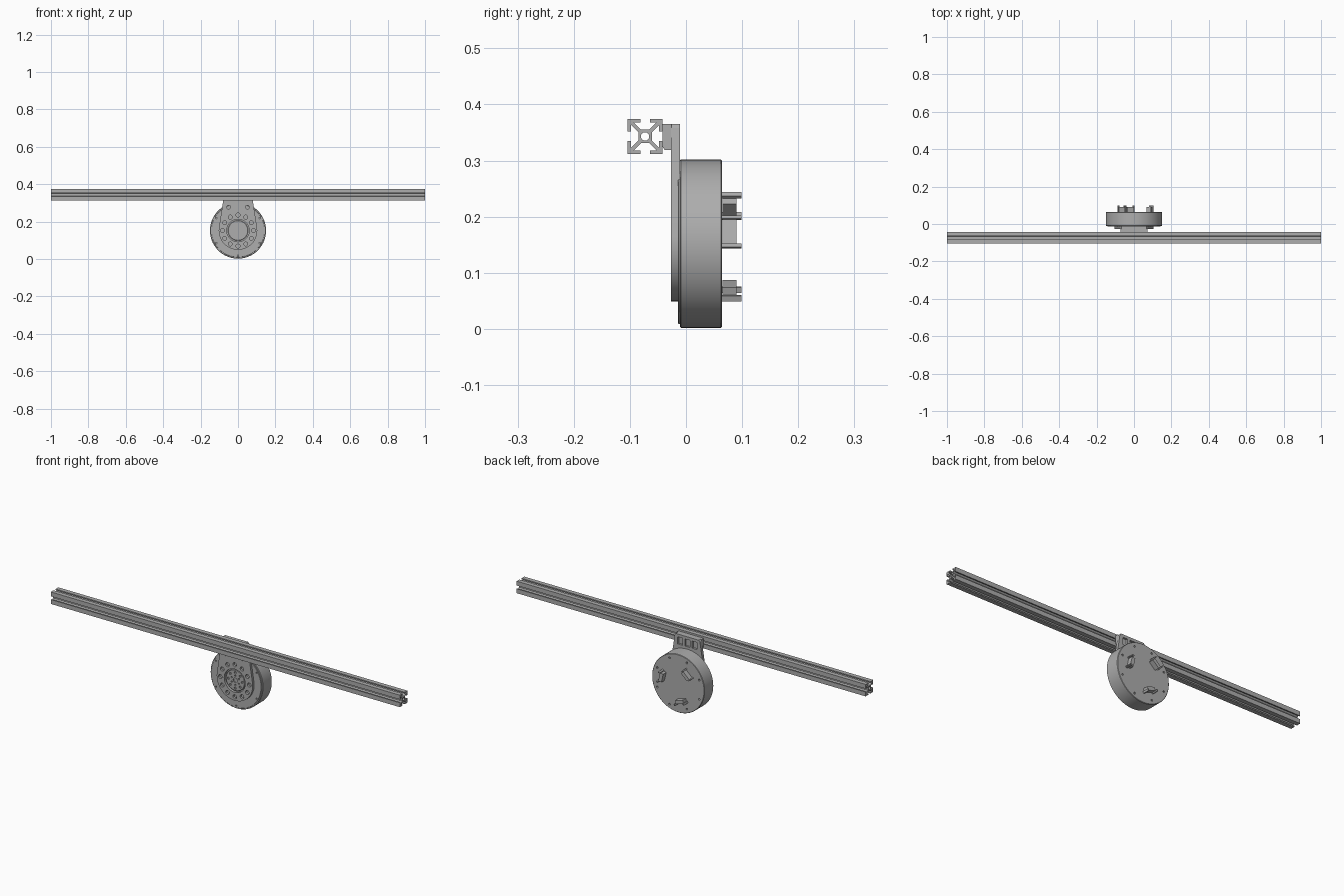
import bpy, bmesh, math
from mathutils import Matrix, Vector

if "Cube" in bpy.data.objects:
    bpy.data.objects.remove(bpy.data.objects["Cube"], do_unlink=True)

ZC = 0.152  # height of the drum axis

metal = bpy.data.materials.new("machined_grey")
metal.use_nodes = True
metal.diffuse_color = (0.42, 0.42, 0.42, 1)
metal.node_tree.nodes["Principled BSDF"].inputs["Base Color"].default_value = (0.42, 0.42, 0.42, 1)
parts = []


def finish(name, bm, keep=True):
    bmesh.ops.recalc_face_normals(bm, faces=bm.faces)
    mesh = bpy.data.meshes.new(name)
    bm.to_mesh(mesh)
    bm.free()
    obj = bpy.data.objects.new(name, mesh)
    bpy.context.collection.objects.link(obj)
    if keep:
        mesh.materials.append(metal)
        parts.append(obj)
    return obj


def prism(name, points, start, end):
    """Extrude a list of 3D points from start along a vector."""
    bm = bmesh.new()
    face = bm.faces.new([bm.verts.new(Vector(p) + Vector(start)) for p in points])
    new = bmesh.ops.extrude_face_region(bm, geom=[face])["geom"]
    verts = [v for v in new if isinstance(v, bmesh.types.BMVert)]
    bmesh.ops.translate(bm, verts=verts, vec=Vector(end) - Vector(start))
    return finish(name, bm)


def lathe(name, profile, steps=96):
    """Turn (radius, y) points around the drum axis."""
    bm = bmesh.new()
    verts = [bm.verts.new((r, y, ZC)) for r, y in profile]
    edges = [bm.edges.new(pair) for pair in zip(verts, verts[1:])]
    bmesh.ops.spin(bm, geom=verts + edges, cent=(0, 0, ZC), axis=(0, 1, 0),
                   angle=math.tau, steps=steps)
    bmesh.ops.remove_doubles(bm, verts=bm.verts, dist=1e-5)
    return finish(name, bm)


def add_cylinder(bm, x, z, r, y0, y1, sides=20):
    place = Matrix.Translation((x, (y0 + y1) / 2, z)) @ Matrix.Rotation(math.pi / 2, 4, "X")
    bmesh.ops.create_cone(bm, cap_ends=True, segments=sides, radius1=r, radius2=r,
                          depth=y1 - y0, matrix=place)


def add_box(bm, size, centre, turn=0.0):
    """Box placed relative to the drum axis, turned around it."""
    place = (Matrix.Translation((0, 0, ZC)) @ Matrix.Rotation(-turn, 4, "Y")
             @ Matrix.Translation(centre) @ Matrix.Diagonal((*size, 1)))
    bmesh.ops.create_cube(bm, size=1, matrix=place)


def ring(count, radius, phase=0.0):
    for i in range(count):
        a = math.tau * (i + phase) / count
        yield radius * math.cos(a), ZC + radius * math.sin(a)


def cut(obj, bm):
    cutter = finish("cutter", bm, keep=False)
    cutter.hide_render = True
    mod = obj.modifiers.new("cut", "BOOLEAN")
    mod.operation, mod.solver, mod.object = "DIFFERENCE", "EXACT", cutter
    bpy.context.view_layer.objects.active = obj
    bpy.ops.object.modifier_apply(modifier=mod.name)
    bpy.data.objects.remove(cutter, do_unlink=True)


# Slotted rail: one slot outline repeated on four sides
H = 0.031
slot = [(H, -H), (H, -0.0085), (0.025, -0.0085), (0.025, -0.0205), (0.012, -0.0075),
        (0.012, 0.0075), (0.025, 0.0205), (0.025, 0.0085), (H, 0.0085)]
outline = []
for k in range(4):
    turn = Matrix.Rotation(k * math.pi / 2, 2)
    for p in slot:
        q = turn @ Vector(p)
        outline.append((0, q.x - 0.073, q.y + 0.343))
rail = prism("slotted_rail", outline, (-1, 0, 0), (1, 0, 0))
bm = bmesh.new()
bmesh.ops.create_cone(bm, cap_ends=True, segments=24, radius1=0.0075, radius2=0.0075, depth=2.2,
                      matrix=Matrix.Translation((0, -0.073, 0.343)) @ Matrix.Rotation(math.pi / 2, 4, "Y"))
cut(rail, bm)

# Mounting plate: round bottom with sides tapering up to the rail
shape = [(-0.066, 0, 0.365), (0.066, 0, 0.365), (0.072, 0, 0.358)]
for i in range(49):
    a = math.radians(8 - 196 * i / 48)
    shape.append((0.103 * math.cos(a), 0, ZC + 0.103 * math.sin(a)))
shape.append((-0.072, 0, 0.358))
plate = prism("mounting_plate", shape, (0, -0.027, 0), (0, -0.011, 0))
bm = bmesh.new()
add_cylinder(bm, 0, ZC, 0.06, -0.05, 0.01, 64)
for x, z in ring(12, 0.083):
    add_cylinder(bm, x, z, 0.0105, -0.05, 0.01)
for x in (-0.05, 0.05):
    add_cylinder(bm, x, 0.277, 0.010, -0.05, 0.01)
for x in (-0.042, 0, 0.042):
    add_box(bm, (0.028, 0.02, 0.037), (x, -0.011, 0.332 - ZC))
cut(plate, bm)

# Clamp block between plate and rail, with a sloped lower edge
prism("rail_clamp_block", [(0, -0.042, 0.365), (0, -0.026, 0.365), (0, -0.026, 0.319),
                           (0, -0.038, 0.319), (0, -0.042, 0.325)], (-0.072, 0, 0), (0.072, 0, 0))

# Screws sunk in the plate holes
bm = bmesh.new()
for x, z in ring(12, 0.083):
    add_cylinder(bm, x, z, 0.0075, -0.02, -0.012, 12)
finish("plate_screws", bm)

# Drum body with small edge chamfers and a raised front face
drum = lathe("drum_body", [(0, -0.0145), (0.142, -0.0145), (0.143, -0.0135), (0.143, -0.011),
                           (0.148, -0.011), (0.150, -0.009), (0.150, 0.062), (0.148, 0.064), (0, 0.064)])
bm = bmesh.new()
for x, z in ring(8, 0.130, 0.5):
    add_cylinder(bm, x, z, 0.005, 0.054, 0.08, 12)
for x, z in ring(6, 0.134, 0.5):
    add_cylinder(bm, x, z, 0.004, -0.03, -0.006, 12)
cut(drum, bm)

# Output hub seen through the plate opening
hub = lathe("output_hub", [(0, -0.0225), (0.052, -0.0225), (0.054, -0.021), (0.054, -0.013), (0, -0.013)], 64)
bm = bmesh.new()
add_cylinder(bm, 0, ZC, 0.012, -0.04, -0.017)
for x, z in ring(8, 0.040):
    add_cylinder(bm, x, z, 0.006, -0.04, -0.016, 12)
for x, z in ring(6, 0.024, 0.5):
    add_cylinder(bm, x, z, 0.004, -0.04, -0.016, 12)
cut(hub, bm)

# Rear cover with chamfered rim and three connector bays
cover = lathe("rear_cover", [(0, 0.063), (0.109, 0.063), (0.109, 0.091), (0.097, 0.103), (0, 0.103)])
bays = [math.radians(a) for a in (13, 133, 253)]
bm = bmesh.new()
for a in bays:
    add_box(bm, (0.06, 0.05, 0.076), (0.105, 0.092, 0), a)
    add_box(bm, (0.03, 0.05, 0.03), (0.066, 0.105, 0), a)
cut(cover, bm)

# Connectors standing in the bays
bm = bmesh.new()
for a in bays:
    add_box(bm, (0.018, 0.025, 0.046), (0.084, 0.0775, 0), a)
    for side in (-1, 1):
        add_box(bm, (0.010, 0.035, 0.006), (0.094, 0.081, side * 0.026), a)
finish("cable_connectors", bm)

# Smooth round surfaces, keep sharp edges
bpy.ops.object.select_all(action="DESELECT")
for obj in parts:
    obj.select_set(True)
bpy.context.view_layer.objects.active = parts[0]
bpy.ops.object.shade_smooth_by_angle(angle=math.radians(30))
